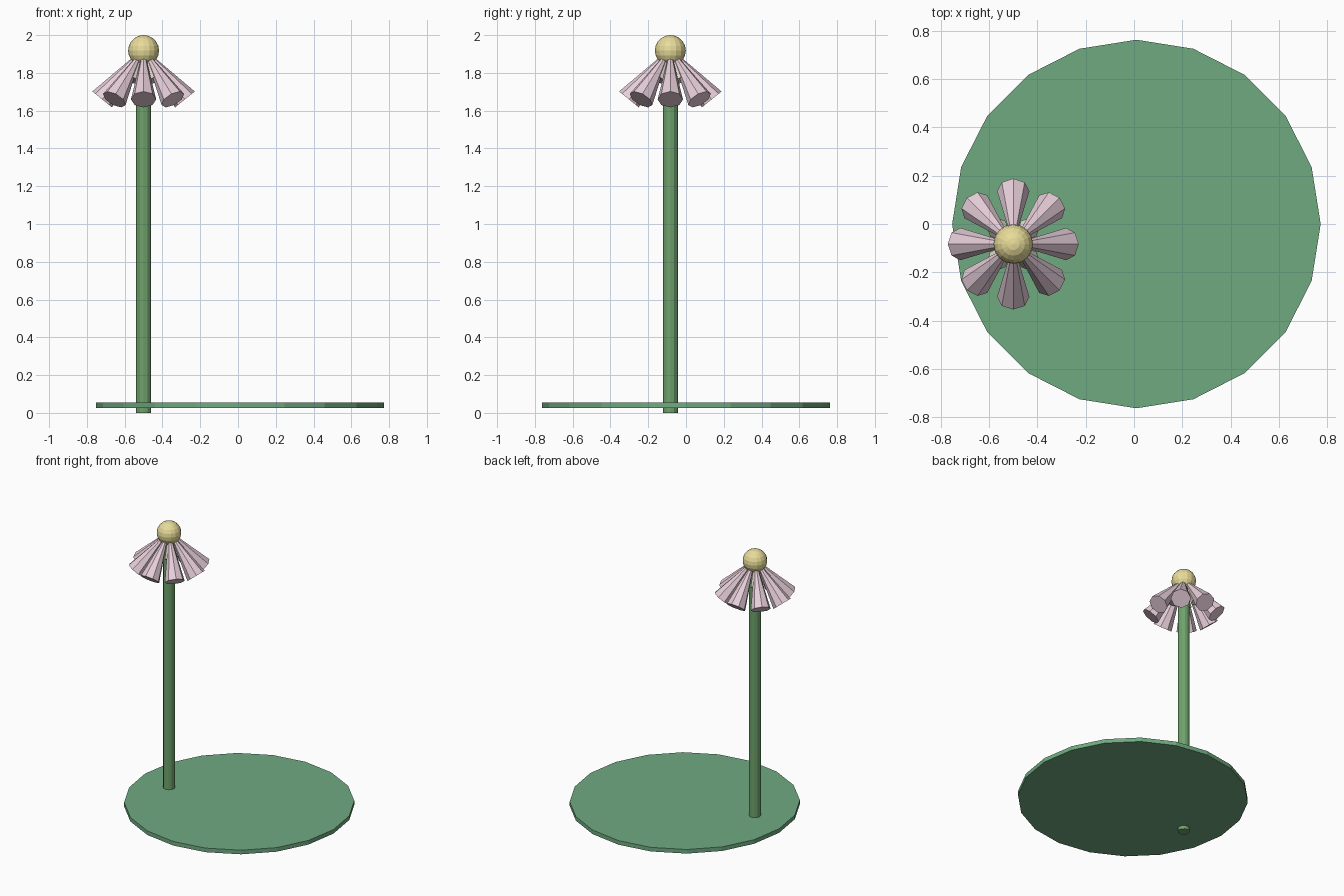
import bpy
from math import sin, cos, radians, pi
from mathutils import Vector

if "Cube" in bpy.data.objects:
    bpy.data.objects.remove(bpy.data.objects["Cube"])

CX, CY = -0.5, -0.083   # flower axis


def material(name, rgb):
    m = bpy.data.materials.new(name)
    m.diffuse_color = (*rgb, 1)
    m.use_nodes = True
    m.node_tree.nodes["Principled BSDF"].inputs["Base Color"].default_value = m.diffuse_color
    return m


GREEN = material("stem_green", (0.16, 0.36, 0.15))
LEAF = material("leaf_green", (0.16, 0.40, 0.22))
PINK = material("petal_pink", (0.80, 0.62, 0.70))
CREAM = material("petal_cream", (0.80, 0.74, 0.62))
YELLOW = material("center_yellow", (0.80, 0.71, 0.32))


def finish(name, mat):
    ob = bpy.context.object
    ob.name = name
    ob.data.materials.append(mat)
    return ob


def petal_ring(name, count, start, top_z, tilt, near, far, r_far, mat):
    # truncated cones hanging outward from a point on the flower axis
    for i in range(count):
        a = start + 2 * pi * i / count
        d = Vector((cos(a) * sin(tilt), sin(a) * sin(tilt), -cos(tilt)))
        mid = Vector((CX, CY, top_z)) + d * (near + far) / 2
        bpy.ops.mesh.primitive_cone_add(
            vertices=8, radius1=r_far, radius2=0.012, depth=far - near,
            location=mid, rotation=(0, -tilt, a))
        finish(f"{name}_{i + 1}", mat)


# Ground leaf disc
bpy.ops.mesh.primitive_cylinder_add(vertices=20, radius=0.763, depth=0.03,
                                    location=(0.01, 0, 0.04))
finish("base_disc", LEAF)

# Stem
bpy.ops.mesh.primitive_cylinder_add(vertices=12, radius=0.04, depth=1.8,
                                    location=(CX, CY, 0.9))
finish("stem", GREEN)

# Flower centre
bpy.ops.mesh.primitive_uv_sphere_add(segments=16, ring_count=10, radius=0.082,
                                     location=(CX, CY, 1.918))
finish("flower_center", YELLOW)

# Outer and inner petals
petal_ring("outer_petal", 8, 0, 1.93, radians(39), 0.06, 0.348, 0.067, PINK)
petal_ring("inner_petal", 4, pi / 4, 1.92, radians(30), 0.04, 0.18, 0.045, CREAM)
